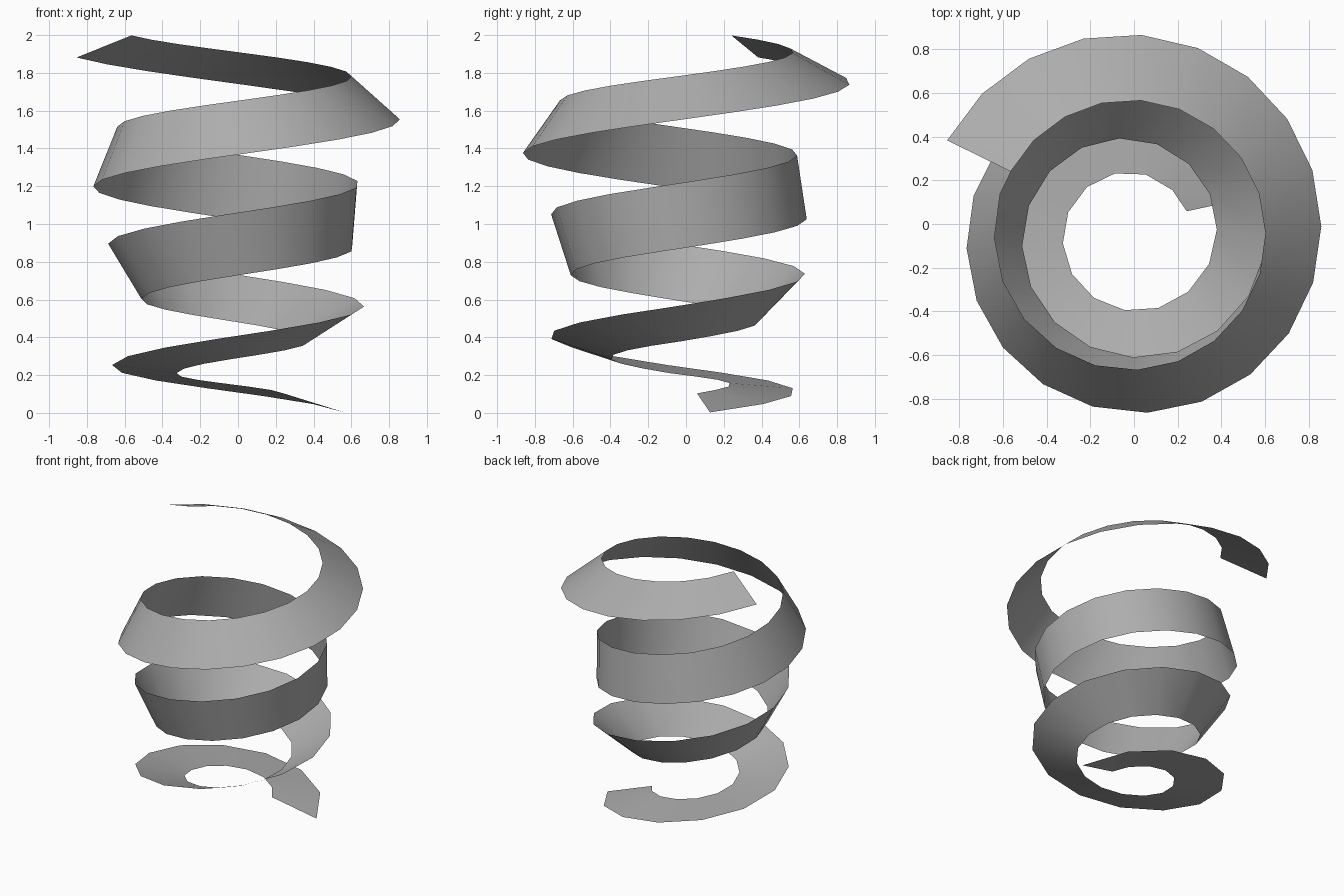
import bpy, bmesh
from math import sin, cos, radians
from mathutils import Vector

if "Cube" in bpy.data.objects:
    bpy.data.objects.remove(bpy.data.objects["Cube"])

STEPS = 58                      # cross-sections spaced evenly along the spiral
T0, T1 = 19.0, 1232.6           # start and end angle
R0, R1 = 0.438, 0.785           # centre-line radius
TILT0, TILT1 = -17.0, 160.0     # twist of the ribbon
HALF = 0.172                    # half width
AXIS = Vector((-0.0125, -0.05, 0))

# height of the centre line by angle
HEIGHTS = [(19, .053), (180, .225), (360, .47), (540, .745), (720, 1.04),
           (900, 1.352), (1080, 1.665), (1232.6, 1.94)]


def height(a):
    for (a0, z0), (a1, z1) in zip(HEIGHTS, HEIGHTS[1:]):
        if a <= a1 + 0.01:
            return z0 + (z1 - z0) * (a - a0) / (a1 - a0)
    return HEIGHTS[-1][1]


def angle_fraction(s):
    # fraction of the turn at which a fraction s of the arc length is used
    d = R1 - R0
    return (-R0 + (R0 * R0 + d * (R0 + R1) * s) ** 0.5) / d


# twisted spiral ribbon: one pair of edge points per step, joined by quads
bm = bmesh.new()
previous = None
for i in range(STEPS + 1):
    f = angle_fraction(i / STEPS)
    deg = T0 + (T1 - T0) * f
    a = radians(deg)
    r = R0 + (R1 - R0) * f
    tilt = radians(TILT0 + (TILT1 - TILT0) * f)
    lag = radians(7.0) if i == 0 else 0.0163 / r
    out = Vector((cos(a - lag), sin(a - lag), 0))
    along = Vector((-sin(a - lag), cos(a - lag), 0))
    slope = 0.095 / r
    up = (Vector((0, 0, 1)) - along * (slope if i else 0)).normalized()
    mid = AXIS + Vector((r * cos(a), r * sin(a), height(deg)))
    side = (out * cos(tilt) + up * sin(tilt)) * HALF
    pair = [bm.verts.new(mid + side), bm.verts.new(mid - side)]
    if previous:
        bm.faces.new((previous[0], pair[0], pair[1], previous[1]))
    previous = pair

mesh = bpy.data.meshes.new("spiral_ribbon")
bm.to_mesh(mesh)
bm.free()
for p in mesh.polygons:
    p.use_smooth = True
ribbon = bpy.data.objects.new("spiral_ribbon", mesh)
bpy.context.collection.objects.link(ribbon)

# dark grey finish
grey = bpy.data.materials.new("dark_grey")
grey.diffuse_color = (0.42, 0.42, 0.42, 1)
grey.use_nodes = True
grey.node_tree.nodes["Principled BSDF"].inputs["Base Color"].default_value = grey.diffuse_color
mesh.materials.append(grey)
